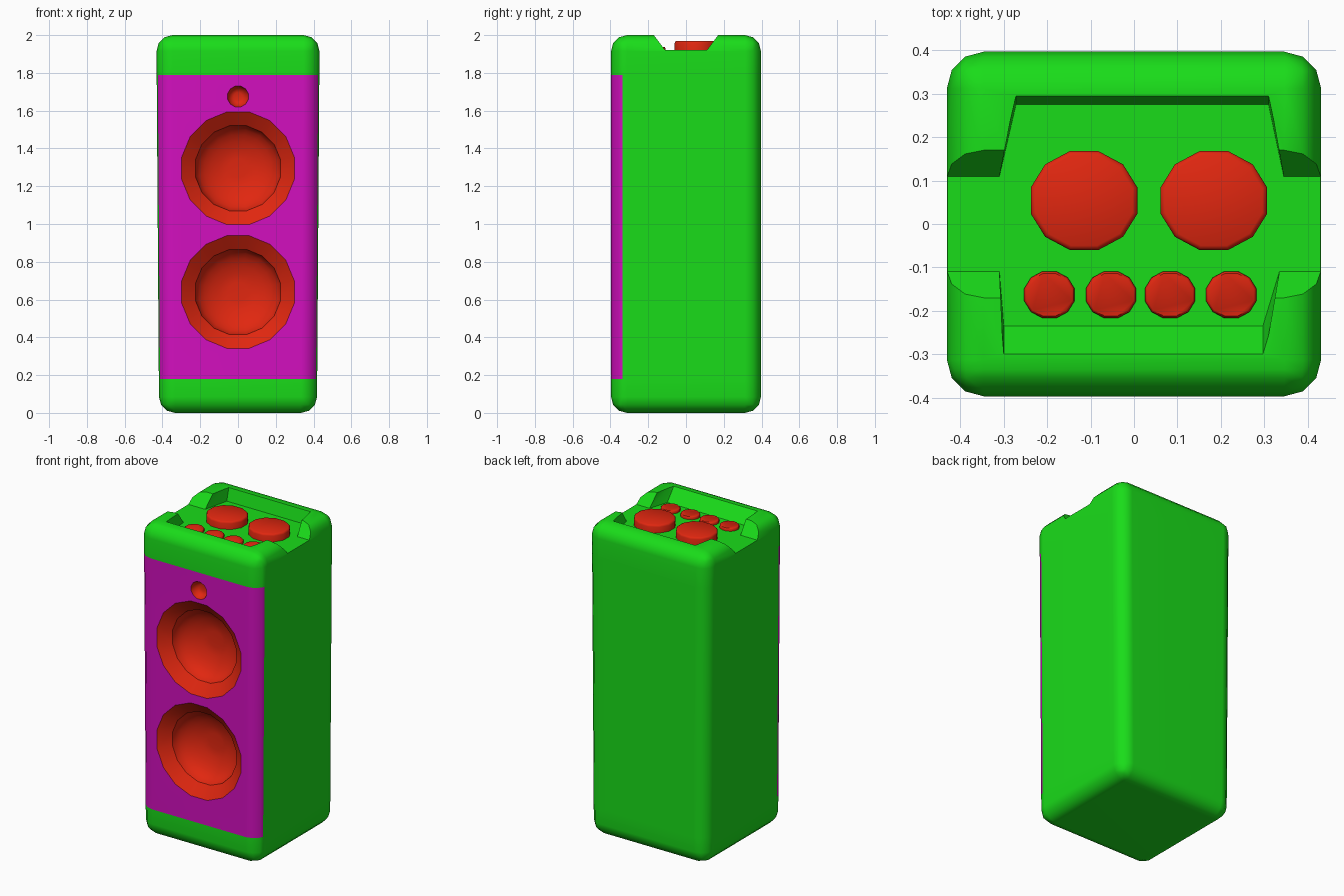
import bpy, bmesh
from math import sin, cos, pi, radians
from mathutils import Matrix, Vector

if "Cube" in bpy.data.objects:
    bpy.data.objects.remove(bpy.data.objects["Cube"])


def material(name, rgb):
    m = bpy.data.materials.new(name)
    m.diffuse_color = (*rgb, 1)
    m.use_nodes = True
    m.node_tree.nodes["Principled BSDF"].inputs["Base Color"].default_value = m.diffuse_color
    return m


GREEN = material("green", (0.01, 0.72, 0.01))
MAGENTA = material("magenta", (0.65, 0.005, 0.52))
RED = material("red", (0.75, 0.02, 0.005))


def make(name, bm, mats):
    bmesh.ops.recalc_face_normals(bm, faces=bm.faces)
    me = bpy.data.meshes.new(name)
    bm.to_mesh(me)
    bm.free()
    for m in mats:
        me.materials.append(m)
    ob = bpy.data.objects.new(name, me)
    bpy.context.collection.objects.link(ob)
    return ob


def select(ob):
    bpy.ops.object.select_all(action='DESELECT')
    ob.select_set(True)
    bpy.context.view_layer.objects.active = ob


def lathe(name, profile, n, matrix, mat):
    """Closed solid of revolution from (radius, height) points."""
    bm = bmesh.new()
    rings = [[bm.verts.new((r * cos((i + .5) * 2 * pi / n), r * sin((i + .5) * 2 * pi / n), h))
              for i in range(n)] for r, h in profile]
    for a, b in zip(rings, rings[1:]):
        for i in range(n):
            j = (i + 1) % n
            bm.faces.new((a[i], a[j], b[j], b[i]))
    bm.faces.new(rings[0])
    bm.faces.new(rings[-1])
    bm.transform(matrix)
    return make(name, bm, [mat])


def hull(name, points, mat):
    bm = bmesh.new()
    for p in points:
        bm.verts.new(p)
    bmesh.ops.convex_hull(bm, input=bm.verts)
    bmesh.ops.dissolve_limit(bm, angle_limit=0.01, verts=bm.verts, edges=bm.edges)
    return make(name, bm, [mat])


# Rounded, slightly tapered cabinet
bm = bmesh.new()
bmesh.ops.create_cube(bm, size=2)
for v in bm.verts:
    v.co = Vector((v.co.x * (0.432 if v.co.z > 0 else 0.418), v.co.y * 0.397, v.co.z + 1))
bmesh.ops.bevel(bm, geom=bm.edges[:], offset=0.085, segments=3, profile=0.5, affect='EDGES')

# Front panel colour band, cut into the cabinet surface
for co, no in (((0, 0, 0.18), (0, 0, 1)), ((0, 0, 1.79), (0, 0, 1)), ((0, -0.335, 0), (0, 1, 0))):
    bmesh.ops.bisect_plane(bm, geom=bm.verts[:] + bm.edges[:] + bm.faces[:], plane_co=co, plane_no=no)
for f in bm.faces:
    c = f.calc_center_median()
    f.material_index = int(c.y < -0.335 and 0.18 < c.z < 1.79)
body = make("cabinet", bm, [GREEN, MAGENTA, RED])

cutters = []

# Control recess in the top and the channel running across it
FLOOR, OVER = 1.92, 2.04
recess = []
for y0, y1, xl, xr in ((-0.235, -0.332, -0.30, 0.297), (-0.11, -0.11, -0.31, 0.335),
                       (0.11, 0.11, -0.31, 0.345), (0.275, 0.305, -0.272, 0.31)):
    recess += [(x, y, z) for x in (xl, xr) for y, z in ((y0, FLOOR), (y1, OVER))]
cutters.append(hull("recess_cutter", recess, GREEN))
cutters.append(hull("channel_cutter", [(x, s * y, z) for x in (-0.6, 0.6) for s in (-1, 1)
                                       for y, z in ((0.11, FLOOR), (0.20, OVER))], GREEN))

# Speaker cones and the small tweeter bowl in the front
def front(z):
    return Matrix.Translation((0, -0.397, z)) @ Matrix.Rotation(-pi / 2, 4, 'X')


def bowl(r, d0, depth, steps):
    return [(r * cos(t), d0 + depth * sin(t)) for t in (i * pi / 2 / steps for i in range(steps))]


for z in (1.295, 0.64):
    cutters.append(lathe("speaker_cutter", [(0.33, -0.02), (0.304, 0)] + bowl(0.23, 0.055, 0.12, 7), 16, front(z), RED))
cutters.append(lathe("tweeter_cutter", [(0.057, -0.02)] + bowl(0.057, 0, 0.05, 4), 12, front(1.675), RED))

select(body)
for c in cutters:
    mod = body.modifiers.new("cut", 'BOOLEAN')
    mod.object, mod.operation, mod.solver = c, 'DIFFERENCE', 'EXACT'
    mod.material_mode = 'TRANSFER'
    bpy.ops.object.modifier_apply(modifier=mod.name)
for c in cutters:
    bpy.data.objects.remove(c)
bpy.ops.object.shade_smooth_by_angle(angle=radians(36))
wn = body.modifiers.new("weighted_normals", 'WEIGHTED_NORMAL')
wn.keep_sharp = True


# Buttons on the recess floor
def button(name, x, y, rx, ry, top):
    profile = [(1, 1.90), (1, top - 0.012), (0.97, top - 0.004), (0.91, top)]
    ob = lathe(name, profile, 12, Matrix.Translation((x, y, 0)) @ Matrix.Diagonal((rx, ry, 1, 1)), RED)
    select(ob)
    bpy.ops.object.shade_smooth_by_angle(angle=radians(50))


for x in (-0.115, 0.184):
    button("large_button", x, 0.054, 0.127, 0.118, 1.97)
for x in (-0.195, -0.053, 0.083, 0.224):
    button("small_button", x, -0.163, 0.06, 0.056, 1.938)
